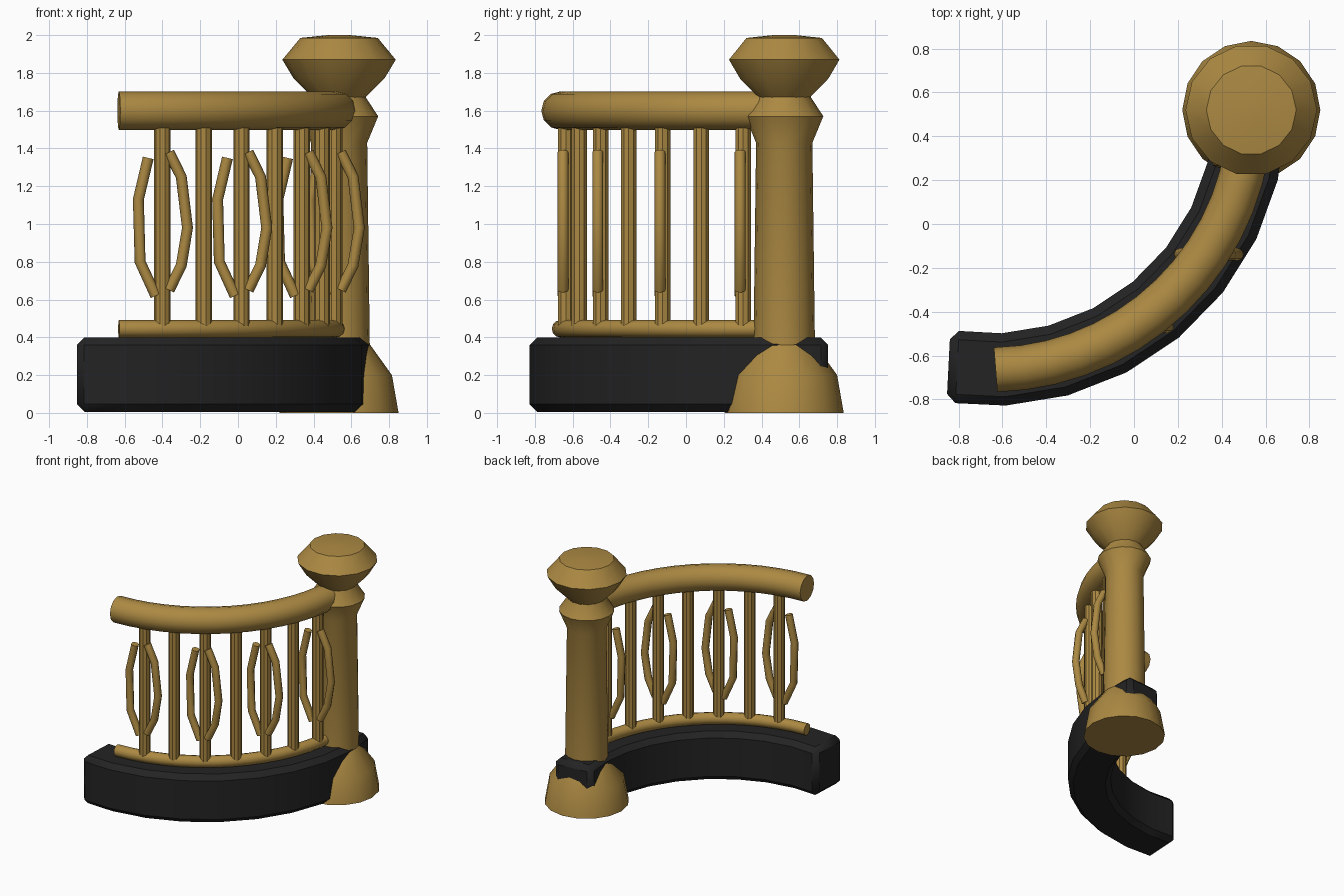
import bpy, bmesh
from math import sin, cos, pi, radians
from mathutils import Vector

if "Cube" in bpy.data.objects:
    bpy.data.objects.remove(bpy.data.objects["Cube"], do_unlink=True)

CENTRE = Vector((-0.66, 0.525, 0))    # centre of the curved run
RADIUS = 1.19
POST = Vector((0.535, 0.52, 0))


def material(name, rgb):
    m = bpy.data.materials.new(name)
    m.use_nodes = True
    m.diffuse_color = (*rgb, 1)
    m.node_tree.nodes["Principled BSDF"].inputs["Base Color"].default_value = (*rgb, 1)
    return m


WOOD = material("golden wood", (0.41, 0.25, 0.055))
STONE = material("black stone", (0.017, 0.017, 0.018))


def finish(bm, name, mat, angle=35):
    bmesh.ops.recalc_face_normals(bm, faces=bm.faces)
    mesh = bpy.data.meshes.new(name)
    bm.to_mesh(mesh)
    bm.free()
    mesh.materials.append(mat)
    obj = bpy.data.objects.new(name, mesh)
    bpy.context.collection.objects.link(obj)
    bpy.ops.object.select_all(action="DESELECT")
    obj.select_set(True)
    bpy.context.view_layer.objects.active = obj
    bpy.ops.object.shade_smooth_by_angle(angle=radians(angle))
    return obj


def skin(bm, rings):
    """Join equal rings of points into a closed, capped tube."""
    rings = [[bm.verts.new(p) for p in ring] for ring in rings]
    n = len(rings[0])
    for a, b in zip(rings, rings[1:]):
        for i in range(n):
            j = (i + 1) % n
            bm.faces.new((a[i], a[j], b[j], b[i]))
    bm.faces.new(rings[0])
    bm.faces.new(rings[-1])


def sweep(bm, path, section, side):
    """Carry a section along a planar path; side is the plane's normal."""
    rings = []
    for i, p in enumerate(path):
        t = (path[min(i + 1, len(path) - 1)] - path[max(i - 1, 0)]).normalized()
        out = t.cross(side)
        rings.append([p + out * a + side * b for a, b in section])
    skin(bm, rings)


def circle(r, n):
    return [(r * cos(2 * pi * i / n), r * sin(2 * pi * i / n)) for i in range(n)]


def on_arc(deg, z):
    a = radians(deg)
    return CENTRE + Vector((RADIUS * cos(a), RADIUS * sin(a), z))


def arc(start, end, steps, z):
    return [on_arc(start + (end - start) * i / steps, z) for i in range(steps + 1)]


def turned(name, profile, sides):
    bm = bmesh.new()
    skin(bm, [[POST + Vector((x, y, z)) for x, y in circle(r, sides)] for r, z in profile])
    return finish(bm, name, WOOD)


UP = Vector((0, 0, 1))
BACK = Vector((0, 1, 0))

# Curved stone curb, running through the foot of the post
bm = bmesh.new()
w, h = 0.165, 0.197
sweep(bm, arc(-99, 10.5, 9, 0.203), [(-w, -h), (w, -h), (w, h), (-w, h)], UP)
curb = finish(bm, "curb", STONE)
bevel = curb.modifiers.new("chamfer", "BEVEL")
bevel.width = 0.04
bevel.segments = 1
bevel.limit_method = "ANGLE"
bevel.angle_limit = radians(45)

# Hand rail and thin foot rail
for name, z, r in (("hand_rail", 1.6, 0.102), ("foot_rail", 0.445, 0.046)):
    bm = bmesh.new()
    sweep(bm, arc(-88.6, -3, 14, z), circle(r, 12), UP)
    finish(bm, name, WOOD)

# Newel post: flared foot, shaft, collar and knob
turned("post_foot", [(0.315, 0), (0.28, 0.2), (0.165, 0.36)], 16)
turned("post_shaft", [(0.163, 0.33), (0.149, 1.43), (0.207, 1.57),
                      (0.142, 1.67), (0.135, 1.7)], 16)
turned("post_knob", [(0.14, 1.67), (0.24, 1.77), (0.3, 1.87),
                     (0.205, 1.985), (0.06, 2.0)], 14)

# Balusters, every other one flanked by a pair of bent rods
LEFT_ROD = [(-0.075, 1.35), (-0.127, 1.13), (-0.118, 0.8), (-0.035, 0.62)]
RIGHT_ROD = [(0.035, 1.38), (0.1, 1.25), (0.133, 0.98), (0.1, 0.78), (0.035, 0.65)]
for i in range(7):
    deg = -77.4 + 11.1 * i
    bm = bmesh.new()
    sweep_rings = [[on_arc(deg, z) + Vector((x, y, 0)) for x, y in circle(0.043, 10)]
                   for z in (0.46, 1.53)]
    skin(bm, sweep_rings)
    finish(bm, f"baluster_{i + 1}", WOOD)
    if i % 2 == 0:
        bm = bmesh.new()
        for rod in (LEFT_ROD, RIGHT_ROD):
            path = [on_arc(deg, z) + Vector((x, -0.015, 0)) for x, z in rod]
            sweep(bm, path, circle(0.029, 8), BACK)
        finish(bm, f"bent_rods_{i + 1}", WOOD, 50)
